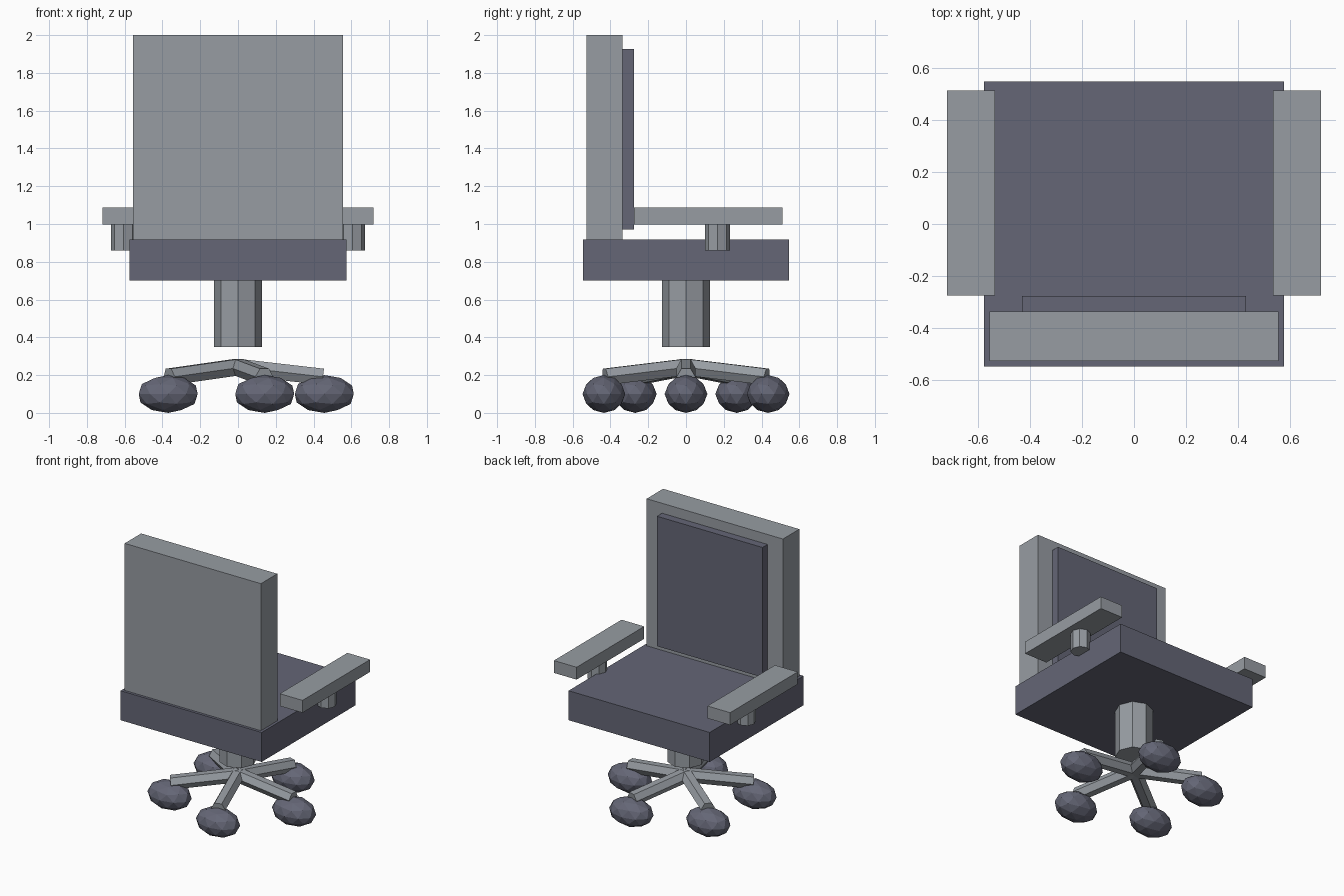
import bpy
import math
from mathutils import Vector

if "Cube" in bpy.data.objects:
    bpy.data.objects.remove(bpy.data.objects["Cube"])


def material(name, colour):
    m = bpy.data.materials.new(name)
    m.diffuse_color = (*colour, 1)
    m.use_nodes = True
    m.node_tree.nodes["Principled BSDF"].inputs["Base Color"].default_value = m.diffuse_color
    return m


GREY = material("grey_frame", (0.31, 0.335, 0.365))
DARK = material("dark_fabric", (0.128, 0.133, 0.18))


def finish(name, mat):
    ob = bpy.context.object
    ob.name = name
    ob.data.materials.append(mat)
    return ob


def box(name, mat, lo, hi):
    lo, hi = Vector(lo), Vector(hi)
    bpy.ops.mesh.primitive_cube_add(size=1, location=(lo + hi) / 2)
    ob = finish(name, mat)
    ob.scale = hi - lo
    return ob


def rod(name, mat, start, end, radius, sides):
    start, end = Vector(start), Vector(end)
    axis = end - start
    bpy.ops.mesh.primitive_cylinder_add(vertices=sides, radius=radius,
                                        depth=axis.length, location=(start + end) / 2)
    ob = finish(name, mat)
    tilt = math.atan2(math.hypot(axis.x, axis.y), axis.z)
    ob.rotation_euler = (0, tilt, math.atan2(axis.y, axis.x))
    return ob


# Seat, backrest and back cushion
box("seat", DARK, (-0.575, -0.546, 0.70), (0.575, 0.546, 0.917))
box("backrest", GREY, (-0.555, -0.526, 0.917), (0.555, -0.335, 2.0))
box("back_cushion", DARK, (-0.43, -0.335, 0.97), (0.43, -0.276, 1.927))

# Armrests on octagonal posts
for side, label in ((-1, "left"), (1, "right")):
    xs = sorted((side * 0.533, side * 0.718))
    box(label + "_armrest", GREY, (xs[0], -0.275, 0.997), (xs[1], 0.512, 1.088))
    rod(label + "_armrest_post", GREY, (side * 0.606, 0.167, 0.86),
        (side * 0.606, 0.167, 1.0), 0.067, 8)

# Central column
rod("column", GREY, (0, 0, 0.35), (0, 0, 0.71), 0.127, 8)

# Five sloping hexagonal legs with faceted casters
for i in range(5):
    a = math.radians(72 * i)
    c, s = math.cos(a), math.sin(a)
    rod(f"leg_{i + 1}", GREY, (0, 0, 0.243), (0.45 * c, 0.45 * s, 0.191), 0.05, 6)
    bpy.ops.mesh.primitive_ico_sphere_add(subdivisions=2, radius=1,
                                          location=(0.457 * c, 0.457 * s, 0.1))
    finish(f"caster_{i + 1}", DARK).scale = (0.164, 0.113, 0.1)
